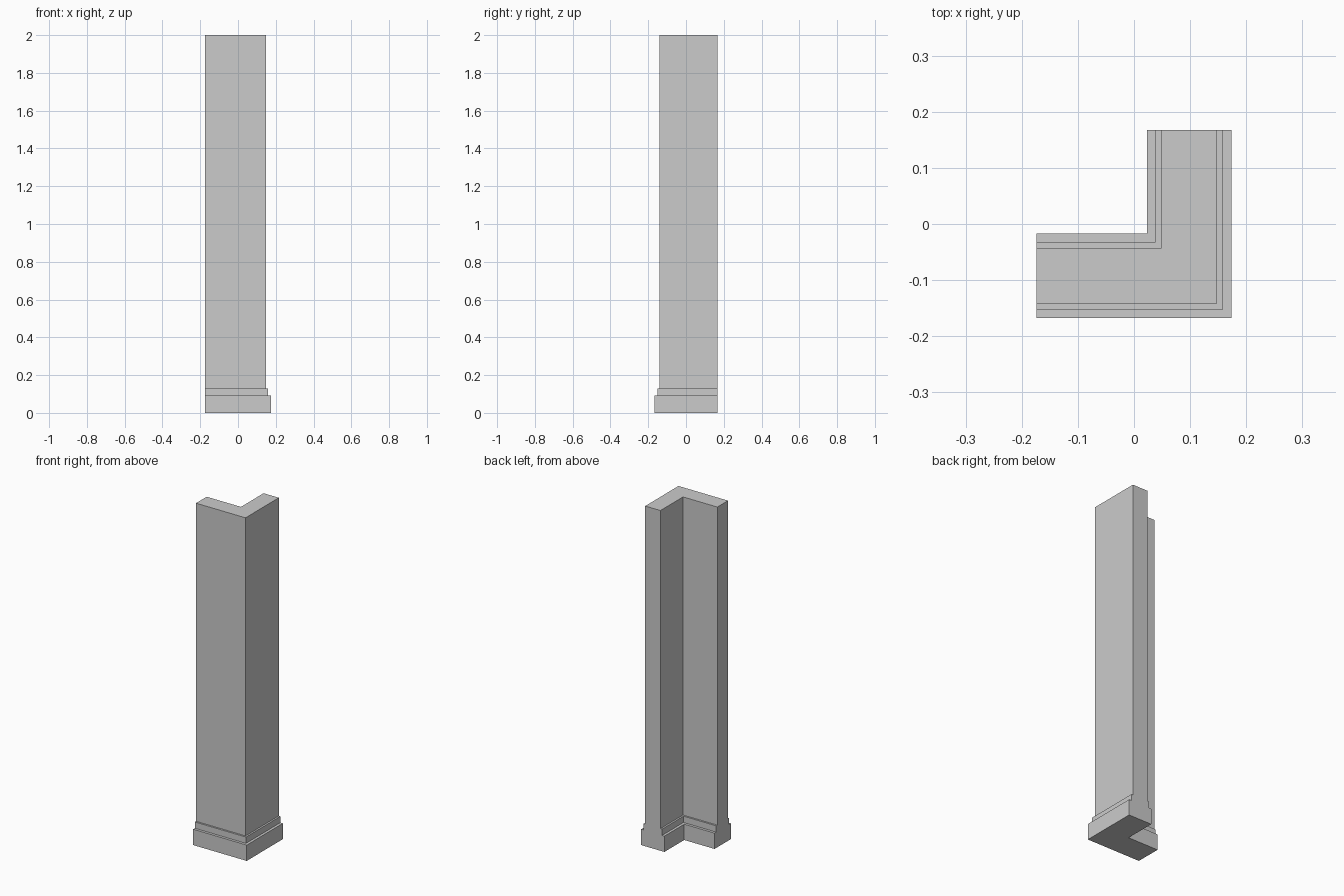
import bpy, bmesh

if "Cube" in bpy.data.objects:
    bpy.data.objects.remove(bpy.data.objects["Cube"])

# Half of the moulding cross-section: (half width, height), plinth up to shaft
half = [(0.0755, 0), (0.0755, 0.093), (0.060, 0.093),
        (0.060, 0.13), (0.0495, 0.13), (0.0495, 2.0)]
profile = half + [(-w, z) for w, z in reversed(half)]

# Arm centre lines and the flush ends of the L-shaped plan
cx, cy, end_x, end_y = 0.0985, -0.092, -0.174, 0.1675
stations = [
    lambda o: (end_x, cy + o),      # left end
    lambda o: (cx - o, cy + o),     # mitred corner
    lambda o: (cx - o, end_y),      # back end
]

# Corner pillar: sweep the cross-section along the L
bm = bmesh.new()
rings = [[bm.verts.new((*place(o), z)) for o, z in profile] for place in stations]
n = len(profile)
for a, b in zip(rings, rings[1:]):
    for i in range(n):
        j = (i + 1) % n
        bm.faces.new((a[i], a[j], b[j], b[i]))
bm.faces.new(rings[0])
bm.faces.new(reversed(rings[-1]))
bmesh.ops.recalc_face_normals(bm, faces=bm.faces[:])

mesh = bpy.data.meshes.new("corner_pillar")
bm.to_mesh(mesh)
bm.free()
bpy.context.collection.objects.link(bpy.data.objects.new("corner_pillar", mesh))
